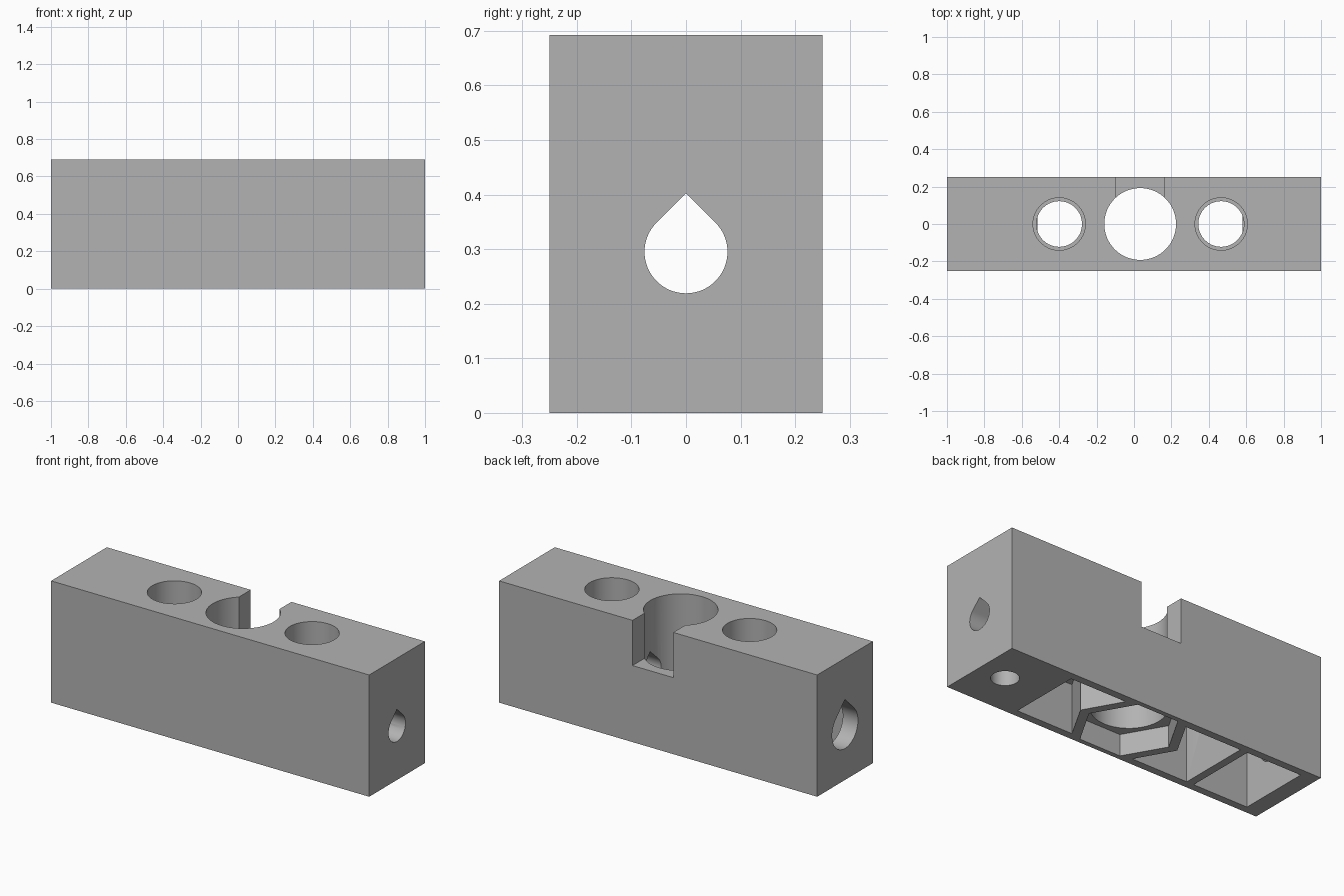
import bpy, bmesh, math
from mathutils import Vector

default = bpy.data.objects.get("Cube")
if default:
    bpy.data.objects.remove(default, do_unlink=True)

HEIGHT = 0.692
MID = 0.033          # x of the main bore; most cavities mirror about it
CHANNEL_Z = 0.295

grey = bpy.data.materials.new("plain grey")
grey.use_nodes = True
colour = (0.45, 0.45, 0.45, 1)
grey.diffuse_color = colour
grey.node_tree.nodes["Principled BSDF"].inputs["Base Color"].default_value = colour


def prism(name, outline, start, end, axis="z"):
    """Extrude an outline along z (points are x, y) or along x (points are y, z)."""
    bm = bmesh.new()
    if axis == "z":
        verts = [bm.verts.new((a, b, start)) for a, b in outline]
        move = Vector((0, 0, end - start))
    else:
        verts = [bm.verts.new((start, a, b)) for a, b in outline]
        move = Vector((end - start, 0, 0))
    face = bm.faces.new(verts)
    out = bmesh.ops.extrude_face_region(bm, geom=[face])
    top = [g for g in out["geom"] if isinstance(g, bmesh.types.BMVert)]
    bmesh.ops.translate(bm, verts=top, vec=move)
    bmesh.ops.recalc_face_normals(bm, faces=bm.faces)
    mesh = bpy.data.meshes.new(name)
    bm.to_mesh(mesh)
    bm.free()
    mesh.materials.append(grey)
    obj = bpy.data.objects.new(name, mesh)
    bpy.context.collection.objects.link(obj)
    return obj


def rect(x0, x1, y0, y1):
    return [(x0, y0), (x1, y0), (x1, y1), (x0, y1)]


def ring(cx, cy, r, n=64):
    return [(cx + r * math.cos(math.tau * i / n), cy + r * math.sin(math.tau * i / n))
            for i in range(n)]


def teardrop(r, n=48):
    """Circle with a 45 degree peak on top."""
    arc = [math.radians(135 + 270 * i / n) for i in range(n + 1)]
    points = [(r * math.cos(a), CHANNEL_Z + r * math.sin(a)) for a in arc]
    return points + [(0, CHANNEL_Z + r * math.sqrt(2))]


block = prism("block", rect(-1, 1, -0.25, 0.25), 0, HEIGHT)


def cut(name, outline, start, end, axis="z"):
    cutter = prism(name, outline, start, end, axis)
    cutter.hide_render = True
    mod = block.modifiers.new(name, "BOOLEAN")
    mod.operation = "DIFFERENCE"
    mod.solver = "EXACT"
    mod.object = cutter
    bpy.context.view_layer.objects.active = block
    bpy.ops.object.modifier_apply(modifier=mod.name)
    bpy.data.objects.remove(cutter, do_unlink=True)


# Main bore with hexagonal nut recess below and notch in the back
cut("main_bore", ring(MID, 0, 0.192), -0.1, 0.8)
cut("nut_recess", ring(MID, 0, 0.258, 6), -0.1, 0.122)
cut("back_notch", rect(MID - 0.128, MID + 0.128, 0.06, 0.4), 0.435, 0.8)

# Pockets under the two side bores, each pointed in by the nut wall
for side, roof in ((1, 0.28), (-1, 0.4)):
    w = 0.207
    pocket = [(0.548, -w), (0.548, w), (0.195, w), (0.313, 0), (0.195, -w)]
    cut("pocket", [(MID + side * x, y) for x, y in pocket], -0.1, roof)
    cut("narrow_bore", ring(MID + side * 0.433, 0, 0.122), 0.26, 0.7)
    cut("wide_bore", ring(MID + side * 0.433, 0, 0.14), 0.48, 0.8)

# End pocket and small blind hole
cut("end_pocket", rect(-0.905, -0.56, -0.207, 0.207), -0.1, 0.47)
cut("blind_hole", ring(0.835, 0, 0.072), -0.1, 0.3)

# Lengthwise channel, wider at one end
cut("channel", teardrop(0.076), -1.1, 1.1, "x")
cut("wide_channel_end", teardrop(0.116), -1.1, -0.85, "x")

bpy.ops.object.select_all(action="DESELECT")
block.select_set(True)
bpy.context.view_layer.objects.active = block
bpy.ops.object.shade_smooth_by_angle(angle=math.radians(25))
